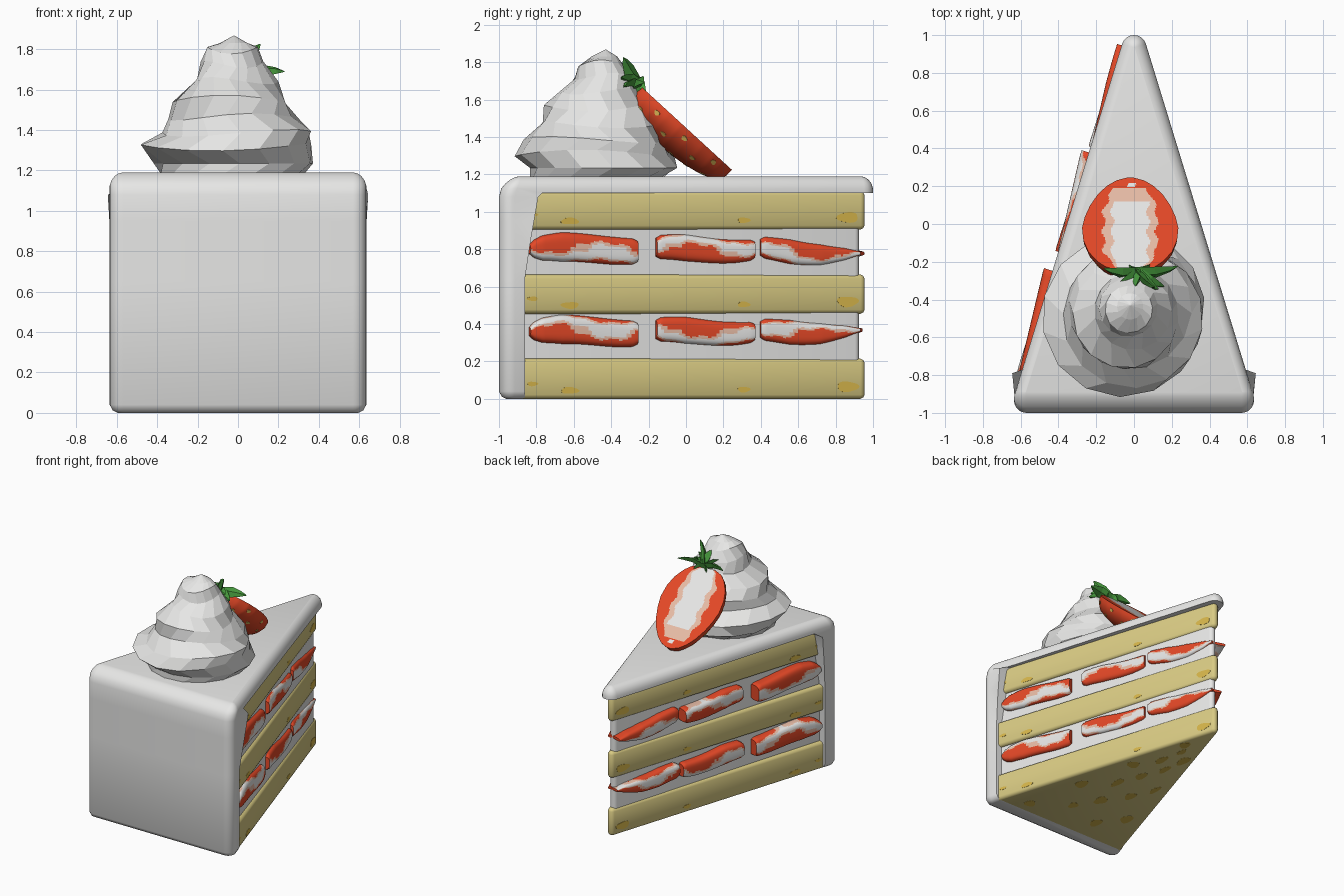
import bpy, bmesh, math, random
from mathutils import Vector as V

if "Cube" in bpy.data.objects:
    bpy.data.objects.remove(bpy.data.objects["Cube"])

random.seed(4)
TAU = math.tau


def mat(name, r, g, b):
    m = bpy.data.materials.new(name)
    m.diffuse_color = (r, g, b, 1)
    m.use_nodes = True
    m.node_tree.nodes["Principled BSDF"].inputs["Base Color"].default_value = m.diffuse_color
    return m


CREAM = mat("cream_white", 0.8, 0.8, 0.79)
SPONGE = mat("sponge_yellow", 0.70, 0.60, 0.23)
SPOT = mat("sponge_spot", 0.68, 0.47, 0.07)
RED = mat("berry_red", 0.78, 0.065, 0.02)
PINK = mat("berry_pink", 0.80, 0.50, 0.38)
GREEN = mat("leaf_green", 0.06, 0.31, 0.045)
SEED = mat("seed_yellow", 0.76, 0.50, 0.10)


def loft(name, parts, mats, rule=None, smooth=True):
    """Skin each list of closed rings, cap both ends, colour faces by rule(part, ring, side)."""
    bm = bmesh.new()
    for p, rings in enumerate(parts):
        vs = [[bm.verts.new(c) for c in r] for r in rings]
        n = len(vs[0])
        for i in range(len(vs) - 1):
            for j in range(n):
                k = (j + 1) % n
                f = bm.faces.new((vs[i][j], vs[i][k], vs[i + 1][k], vs[i + 1][j]))
                if rule:
                    f.material_index = rule(p, i, j)
        bm.faces.new(vs[0][::-1])
        bm.faces.new(vs[-1])
    bmesh.ops.recalc_face_normals(bm, faces=bm.faces)
    me = bpy.data.meshes.new(name)
    bm.to_mesh(me)
    bm.free()
    for m in mats:
        me.materials.append(m)
    ob = bpy.data.objects.new(name, me)
    bpy.context.collection.objects.link(ob)
    if smooth:
        shade(ob)
    return ob


def shade(ob):
    bpy.ops.object.select_all(action='DESELECT')
    ob.select_set(True)
    bpy.context.view_layer.objects.active = ob
    bpy.ops.object.shade_smooth_by_angle(angle=math.radians(40))


def interp(table, x):
    for (a, fa), (b, fb) in zip(table, table[1:]):
        if x <= b:
            return fa + (fb - fa) * (x - a) / (b - a)
    return table[-1][1]


def wedge_ring(w, yb, yt, r, z, inset):
    """Triangle outline with rounded corners, at one height."""
    a = math.atan2(yt - yb - 2 * r, w - r)          # base angle of the triangle
    t = math.pi / 2 - a                             # direction of the right side normal
    corners = [((w - r, yb + r), -math.pi / 2, t), ((0, yt - r), t, math.pi - t),
               ((r - w, yb + r), math.pi - t, 1.5 * math.pi)]
    out = []
    for (cx, cy), a0, a1 in corners:
        for k in range(9):
            q = a0 + (a1 - a0) * k / 8
            out.append((cx + (r - inset) * math.cos(q), cy + (r - inset) * math.sin(q), z))
    return out


# Frosting: rounded wedge shell, hollowed to leave the back wall and the lid
levels = [(0.0, .04), (.012, .015), (.04, 0), (.65, 0), (.8, 0), (.95, 0), (1.08, 0),
          (1.125, 0), (1.15, .008), (1.172, .024), (1.185, .044), (1.19, .062)]
frosting = loft("frosting", [[wedge_ring(.635, -1, 1, .066, z, d) for z, d in levels]], [CREAM], smooth=False)
cut_profile = [(-.86, -1), (-.86, .65), (-.83, .85), (-.79, 1.08), (-.77, 1.1), (1.3, 1.1), (1.3, -1)]
cutter = loft("cutter", [[[(x, y, z) for y, z in cut_profile] for x in (-1, 1)]], [CREAM], smooth=False)
cutter.hide_render = True
mod = frosting.modifiers.new("hollow", 'BOOLEAN')
mod.operation, mod.object, mod.solver = 'DIFFERENCE', cutter, 'EXACT'
bpy.context.view_layer.objects.active = frosting
bpy.ops.object.modifier_apply(modifier=mod.name)
bpy.data.objects.remove(cutter)
for v in frosting.data.vertices:
    x, y, z = v.co
    if -.87 < y < -.78 and .65 < z < 1.09:          # wall edge flares outwards
        v.co.x *= 1 + .085 * (z - .65) / .43
    if y < -.9 and z > 1.1:                         # softer top edge at the back wall
        v.co.y += .045 * (z - 1.1) / .09
shade(frosting)

# Sponge layers and the recessed cream filling
SW, SB, ST, SR = .60, -.9, .955, .03
for name, z0, z1 in (("bottom_sponge", 0, .215), ("middle_sponge", .455, .665), ("top_sponge", .905, 1.11)):
    prof = [(z0, .022), (z0 + .008, .007), (z0 + .022, 0), (z1 - .022, 0), (z1 - .008, .007), (z1, .022)]
    loft(name, [[wedge_ring(SW, SB, ST, SR, z, d) for z, d in prof]], [SPONGE])
loft("cream_filling", [[wedge_ring(.57, -.9, .925, .03, z, 0) for z in (.2, .92)]], [CREAM])

# Side frame: line along each cut side of the slice
A0, A1 = V((SW - SR, SB + SR, 0)), V((0, ST - SR, 0))


def side(s, y, z, out):
    """Point and directions (along, outward) on cut side s = 1 or -1."""
    d = (A1 - A0).normalized()
    n = V((d.y, -d.x, 0))
    p = A0 + d * ((y - A0.y) / d.y) + n * (SR + out)
    return V((p.x * s, p.y, z)), V((d.x * s, d.y, 0)), V((n.x * s, n.y, 0))


# Baked spots: thin plates on the cut sides and the underside
def plate(c, u, v, n, ru, rv):
    ph = random.random() * 6
    pts = []
    for k in range(22):
        q = TAU * k / 22
        g = 1 + .1 * math.sin(3 * q + ph)
        pts.append(c + u * ru * g * math.cos(q) + v * rv * g * math.sin(q))
    return [[p - n * .002 for p in pts], [p + n * .002 for p in pts]]


plates = []
up = V((0, 0, 1))
for s in (1, -1):
    for z0 in (0, .455, .905):
        for y, dz, ru, rv in ((.855, .065, .06, .028), (.3, .05, .035, .015), (-.63, .045, .05, .018), (-.83, .08, .03, .012)):
            c, u, n = side(s, y, z0 + dz, 0)
            plates.append(plate(c, u, up, n, ru, rv))
for k in range(16):
    y = -.76 + 1.5 * k / 16
    x = (.75, -.4, .25, -.8, .0)[k % 5] * .31 * (.85 - y)
    plates.append(plate(V((x, y, .001)), V((1, 0, 0)), V((0, 1, 0)), up,
                        random.uniform(.022, .045), random.uniform(.04, .075)))
loft("sponge_spots", plates, [SPOT], smooth=False)

# Fruit slices in the two fillings, on both cut sides
BLUNT = [(0, .3), (.04, .6), (.12, .85), (.3, 1), (.8, .95), (.96, .9), (1, .75)]
SQUARE = [(0, .7), (.05, .9), (.3, 1), (.8, .88), (.96, .8), (1, .65)]
POINTED = [(0, .65), (.05, .88), (.3, 1), (.6, .85), (.85, .5), (1, .15)]
NU, NV = 60, 52
pieces, phases = [], []
for s in (1, -1):
    for zc in (.36, .80):
        for k, (y0, y1) in enumerate(((-.84, -.265), (-.165, .36), (.39, .925))):
            rings = []
            for i in range(NU + 1):
                u = i / NU
                h = interp((BLUNT, SQUARE, POINTED)[k], u)
                out = .012 if s > 0 else .03 + (.045 * u if zc > .5 else .015)
                zz = zc + .012 * math.sin(5 * u + k) - (.03 * u if k == 2 and zc > .5 else 0)
                c, d, n = side(s, y0 + (y1 - y0) * u, zz, out - .055)
                ring = []
                for j in range(NV):
                    q = TAU * j / NV
                    cs, sn = math.cos(q), math.sin(q)
                    sx, sz = [math.copysign(abs(t) ** .6, t) for t in (cs, sn)]
                    ring.append(c + n * sx * .055 * min(1, .75 + .3 * h) + up * sz * (.078, .072, .068)[k] * h)
                rings.append(ring)
            pieces.append(rings)
            phases.append((k * 1.9 + zc * 7 + s, .4 if (k + (zc > .5)) % 2 else -.4))


def slice_rule(p, i, j):
    ph, mid = phases[p]
    v = math.sin(TAU * (j + .5) / NV)
    f = v + mid + .3 * math.sin(i * .105 + ph) + .08 * math.sin(i * .45 + ph)
    return 2 if abs(f) < .27 else 1 if abs(f) < .46 else 0


loft("fruit_slices", pieces, [RED, PINK, CREAM], slice_rule)

# Whipped cream swirl: faceted lathe with a helical ridge
SWIRL = [(0, .36), (.05, .395), (.13, .425), (.2, .37), (.28, .325), (.37, .28), (.46, .205),
         (.54, .155), (.61, .125), (.645, .07), (.682, .003)]
rings = []
for i, (z, r) in enumerate(SWIRL):
    ring = []
    for j in range(15):
        q = TAU * (j + .5 * (i % 2)) / 15
        g = r * (1 + (.09 if 0 < i < 9 else 0) * math.cos(TAU * z / .23 - q))
        t = z / .68
        dz = .018 * math.sin(2 * q + i) if 1 < i < 9 else 0
        ring.append((-.03 + .01 * t + g * math.cos(q), -.475 + .045 * t ** 3 + g * math.sin(q), 1.185 + z + dz))
    rings.append(ring)
loft("whipped_cream", [rings], [CREAM], smooth=False)

# Halved berry leaning on the swirl, cut face up
tip = V((-.02, .245, 1.225))
ax, nrm, X = V((0, -.737, .676)), V((0, .676, .737)), V((1, 0, 0))
WIDTH = [(0, .02), (.02, .075), (.06, .125), (.12, .172), (.2, .213), (.28, .24), (.36, .255),
         (.45, .248), (.53, .222), (.6, .175), (.64, .13), (.66, .07)]
NS, NF, NB = 70, 60, 20


def belly(s, q):
    w = interp(WIDTH, s)
    return tip + ax * s + X * w * math.cos(q) - nrm * .165 * (w / .255) ** .55 * math.sin(q)


rings = []
for i in range(NS + 1):
    s = .66 * i / NS
    w = interp(WIDTH, s)
    flat = [tip + ax * s + X * w * (2 * j / NF - 1) for j in range(NF)]
    rings.append(flat + [belly(s, math.pi * j / NB) for j in range(NB)])


def berry_rule(p, i, j):
    if j >= NF:
        return 0
    s = .66 * (i + .5) / NS
    w = interp(WIDTH, s)
    x = (2 * (j + .5) / NF - 1) * w
    q = abs(x) + .01 * math.sin(45 * s + 3 * (x > 0))
    if s > .17 and q < min(.095, .5 * w) or abs(s - .05) < .015 and q < .02:
        return 2
    return 1 if s > .08 and q < min(.14, .62 * w) else 0


loft("berry_half", [rings], [RED, PINK, CREAM], berry_rule)

# Seeds on the berry skin
seeds = []
for i, s in enumerate((.1, .2, .3, .4, .5, .58)):
    for k in range(3):
        q = math.pi * (k + .3 + .4 * (i % 2)) / 3.1
        c = belly(s, q)
        du = (belly(s + .01, q) - belly(s - .01, q)).normalized()
        dv = (belly(s, q + .05) - belly(s, q - .05)).normalized()
        seeds.append(plate(c, du, dv, du.cross(dv), .017, .013))
loft("berry_seeds", seeds, [SEED], smooth=False)

# Leaves and stem: flattened tapering spikes from the crown
crown = V((.02, -.252, 1.675))
leaves = []
for t in ((-.16, -.235, 1.69), (.23, -.225, 1.69), (.13, -.345, 1.72), (-.1, -.335, 1.71),
          (.11, -.335, 1.825), (.16, -.33, 1.67), (-.03, -.215, 1.625), (.09, -.215, 1.63), (0, -.34, 1.77)):
    d = V(t) - crown
    a = d.cross(ax).normalized()
    b = d.cross(a).normalized()
    rings = []
    for f, w, h in ((0, .035, .022), (.45, .042, .018), (.8, .022, .012), (1, .003, .003)):
        c = crown + d * f + ax * .02 * math.sin(math.pi * f)
        rings.append([c + a * w, c + b * h, c - a * w, c - b * h])
    leaves.append(rings)
loft("berry_leaves", leaves, [GREEN], smooth=False)
